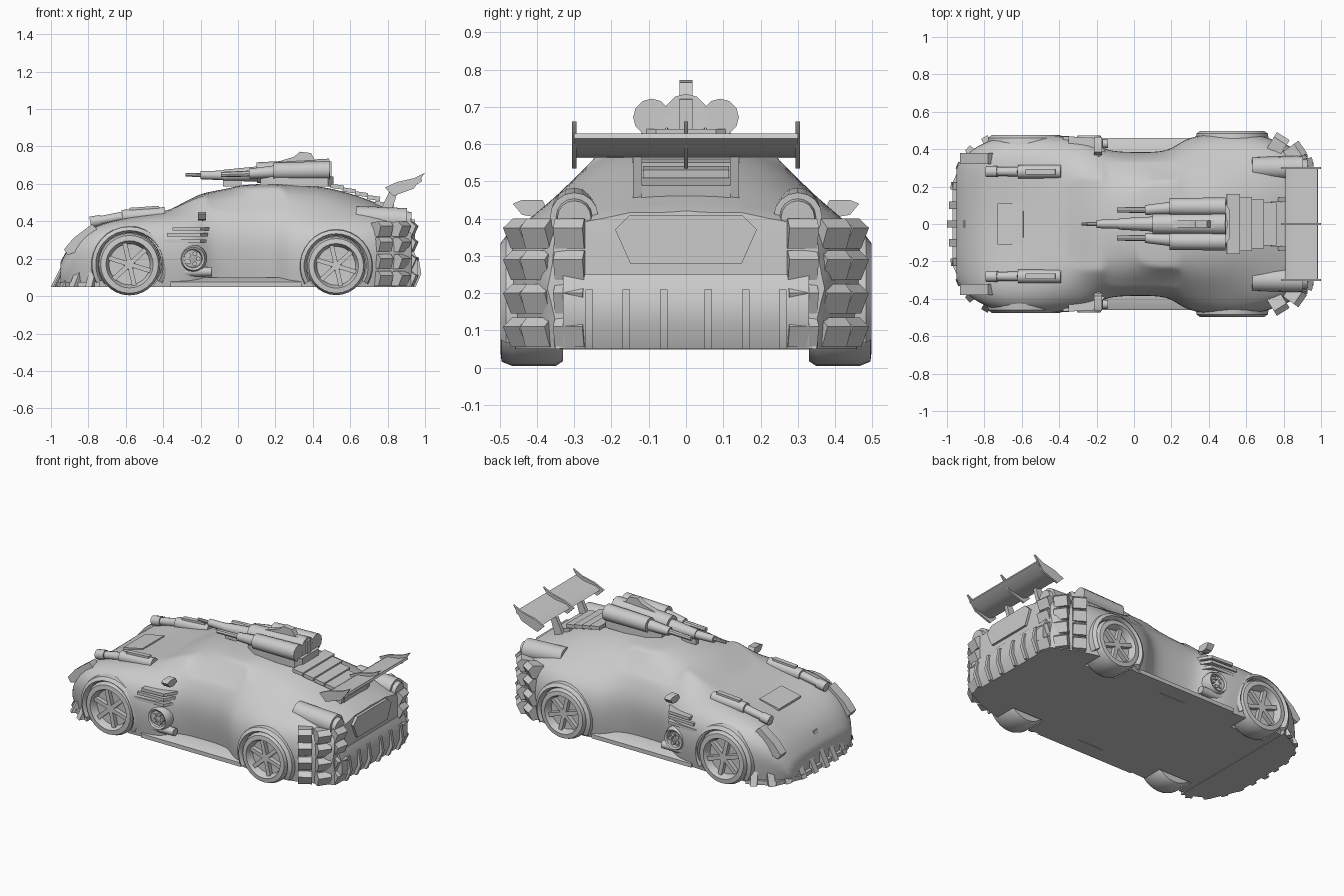
import bpy, bmesh, math
from mathutils import Vector, Matrix

if "Cube" in bpy.data.objects:
    bpy.data.objects.remove(bpy.data.objects["Cube"])


def finish(name, bm, mirror=False, angle=35):
    if mirror:
        d = bmesh.ops.duplicate(bm, geom=bm.verts[:] + bm.edges[:] + bm.faces[:])
        for v in d["geom"]:
            if isinstance(v, bmesh.types.BMVert):
                v.co.y *= -1
    bm.normal_update()
    bmesh.ops.recalc_face_normals(bm, faces=bm.faces)
    me = bpy.data.meshes.new(name)
    bm.to_mesh(me)
    bm.free()
    ob = bpy.data.objects.new(name, me)
    bpy.context.collection.objects.link(ob)
    if angle:
        smooth(ob, angle)
    return ob


def smooth(ob, angle):
    bpy.ops.object.select_all(action='DESELECT')
    ob.select_set(True)
    bpy.context.view_layer.objects.active = ob
    bpy.ops.object.shade_smooth_by_angle(angle=math.radians(angle))


def box(bm, c, s, pitch=0):
    m = Matrix.Translation(c) @ Matrix.Rotation(math.radians(pitch), 4, 'Y') @ Matrix.Diagonal((*s, 1))
    bmesh.ops.create_cube(bm, size=1, matrix=m)


def tube(bm, a, b, r1, r2=None, n=12):
    a, b = Vector(a), Vector(b)
    m = Matrix.Translation((a + b) / 2) @ (b - a).to_track_quat('Z', 'Y').to_matrix().to_4x4()
    bmesh.ops.create_cone(bm, cap_ends=True, segments=n, radius1=r1, radius2=r1 if r2 is None else r2,
                          depth=(b - a).length, matrix=m)


def prism(bm, pts, lo, hi, axis='y', m=Matrix()):
    put = {'x': lambda p, t: (t, p[0], p[1]), 'y': lambda p, t: (p[0], t, p[1]),
           'z': lambda p, t: (p[0], p[1], t)}[axis]
    rings = [[bm.verts.new(m @ Vector(put(p, t))) for p in pts] for t in (lo, hi)]
    bm.faces.new(rings[0])
    bm.faces.new(rings[1][::-1])
    for i in range(len(pts)):
        j = (i + 1) % len(pts)
        bm.faces.new((rings[0][i], rings[0][j], rings[1][j], rings[1][i]))


def lathe(bm, prof, x, z, a0=0, a1=360, n=28):
    # closed (radius, y) outline revolved around the y axis
    rings = []
    for i in range(n + 1):
        a = math.radians(a0 + (a1 - a0) * i / n)
        rings.append([bm.verts.new((x + r * math.cos(a), y, z + r * math.sin(a))) for r, y in prof])
    k = len(prof)
    for p, q in zip(rings, rings[1:]):
        for i in range(k):
            bm.faces.new((p[i], q[i], q[(i + 1) % k], p[(i + 1) % k]))
    if a1 - a0 < 360:
        bm.faces.new(rings[0])
        bm.faces.new(rings[-1])
    bmesh.ops.remove_doubles(bm, verts=bm.verts, dist=1e-5)


# wheel x, z, radius, outer y
WHEELS = [("front", -0.58, 0.17, 0.166, 0.475), ("rear", 0.525, 0.162, 0.157, 0.498)]

# body shell: x, side width, upper width/z, shoulder width/z, roof edge width/z, centre z
S = [(-.95, .31, .30, .14, .25, .17, .15, .18, .18),
     (-.90, .38, .37, .23, .31, .27, .18, .28, .28),
     (-.78, .46, .45, .33, .35, .39, .20, .37, .36),
     (-.58, .49, .48, .36, .37, .43, .22, .42, .41),
     (-.38, .48, .46, .36, .36, .44, .24, .455, .46),
     (-.22, .47, .445, .36, .35, .44, .25, .53, .555),
     (-.16, .39, .39, .34, .345, .445, .24, .55, .57),
     (0, .385, .385, .34, .335, .455, .23, .58, .60),
     (.19, .385, .385, .35, .335, .46, .23, .59, .61),
     (.26, .465, .44, .35, .35, .46, .23, .585, .61),
     (.40, .49, .47, .36, .36, .45, .23, .57, .60),
     (.52, .51, .48, .36, .37, .44, .22, .55, .585),
     (.70, .48, .46, .36, .36, .44, .19, .50, .525),
     (.82, .43, .41, .36, .33, .42, .16, .46, .465),
     (.93, .38, .36, .34, .31, .39, .15, .42, .42)]
bm = bmesh.new()
crease = bm.edges.layers.float.new("crease_edge")
rings = []
for x, w1, w2, z2, w3, z3, w4, z4, z5 in S:
    z1 = min(.22, z2 - .05)
    half = [(w1 - .03, .05), (w1, z1), (w2, z2), (w3, z3), (w4, z4)]
    sec = [(0, .05)] + half + [(0, z5)] + [(-y, z) for y, z in half[::-1]]
    rings.append([bm.verts.new((x, y, z)) for y, z in sec])
glass = []
for i, (p, q) in enumerate(zip(rings, rings[1:])):
    for j in range(12):
        f = bm.faces.new((p[j], q[j], q[(j + 1) % 12], p[(j + 1) % 12]))
        if (j in (4, 7) and 6 <= i <= 8) or (j in (5, 6) and i in (4, 5, 6)):
            glass.append(f)
    for j in (1, 11):
        bm.edges.get((p[j], q[j]))[crease] = 1
for r in (rings[0], rings[-1]):
    f = bm.faces.new(r)
    for e in f.edges:
        e[crease] = .9
bm.normal_update()
bmesh.ops.recalc_face_normals(bm, faces=bm.faces)
bmesh.ops.inset_region(bm, faces=glass, thickness=.012, depth=-.006, use_even_offset=True)
body = finish("body_shell", bm, angle=0)

# wheel wells cut from the body
bm = bmesh.new()
for _, x, z, r, w in WHEELS:
    tube(bm, (x, .32, z), (x, .62, z), r + .004, n=32)
cutter = finish("wheel_well_cutter", bm, True, 0)
cutter.hide_render = True
sub = body.modifiers.new("smooth", 'SUBSURF')
sub.levels = sub.render_levels = 2
cut = body.modifiers.new("wells", 'BOOLEAN')
cut.object, cut.solver = cutter, 'EXACT'
dg = bpy.context.evaluated_depsgraph_get()
baked = bpy.data.meshes.new_from_object(body.evaluated_get(dg))
body.modifiers.clear()
body.data = baked
bpy.data.objects.remove(cutter)
smooth(body, 35)

# wheels with dished rims and spokes, plus arch flares
for name, x, z, r, w in WHEELS:
    bm = bmesh.new()
    lathe(bm, [(0, .33), (r * .92, .33), (r, .35), (r, w - .03), (r * .93, w - .003), (r * .76, w),
               (r * .7, w - .02), (r * .66, w - .045), (0, w - .05)], x, z)
    tube(bm, (x, w - .06, z), (x, w - .02, z), r * .2, r * .14)
    for k in range(6):
        a = math.tau * k / 6 + .3
        m = Matrix.Translation((x, w - .035, z)) @ Matrix.Rotation(a, 4, 'Y') @ \
            Matrix.Translation((r * .4, 0, 0)) @ Matrix.Diagonal((r * .72, .03, r * .15, 1))
        bmesh.ops.create_cube(bm, size=1, matrix=m)
    finish(name + "_wheels", bm, True)
    bm = bmesh.new()
    lathe(bm, [(r + .002, .40), (r + .002, w - .02), (r + .015, w), (r + .035, w - .015), (r + .045, .40)],
          x, z, -30, 210, 20)
    finish(name + "_arch_flares", bm, True)

# side sills
bm = bmesh.new()
prism(bm, [(.36, .05), (.46, .05), (.46, .075), (.40, .10), (.36, .10)], -.36, .34, 'x')
finish("side_sills", bm, True)

# side gun pods behind the front wheels
bm = bmesh.new()
lathe(bm, [(0, .36), (.07, .36), (.075, .44), (.062, .472), (.05, .465), (.045, .44), (0, .44)], -.24, .2, n=16)
for k in range(5):
    a = math.tau * k / 5
    p = (-.24 + .028 * math.cos(a), .2 + .028 * math.sin(a))
    tube(bm, (p[0], .40, p[1]), (p[0], .465, p[1]), .012, n=8)
for z, x0 in ((.285, -.40), (.32, -.38), (.35, -.35)):
    prism(bm, [(x0, .38), (x0, .468), (-.2, .46), (-.15, .38)], z, z + .018, 'z')
tube(bm, (-.38, .425, .13), (-.14, .43, .13), .03, .024)
finish("side_gun_pods", bm, True)

# mirrors
bm = bmesh.new()
prism(bm, [(.37, .42), (.41, .405), (.44, .41), (.465, .44), (.44, .45), (.385, .45)], -.215, -.17, 'x')
tube(bm, (-.19, .33, .40), (-.19, .41, .425), .014, .01, 8)
finish("door_mirrors", bm, True)

# bonnet guns and raised bonnet panel
bm = bmesh.new()
tube(bm, (-.62, .28, .425), (-.39, .28, .44), .036)
tube(bm, (-.79, .28, .395), (-.62, .28, .425), .022, .026)
tube(bm, (-.79, .28, .395), (-.73, .28, .405), .03)
box(bm, (-.5, .28, .46), (.16, .03, .035), -4)
finish("bonnet_guns", bm, True)
bm = bmesh.new()
box(bm, (-.66, 0, .393), (.14, .22, .02), -12)
finish("bonnet_panel", bm)

# front splitter and ram teeth
bm = bmesh.new()
edge = [(-.97, .22), (-.90, .38), (-.74, .46)]
prism(bm, edge + [(x, -y) for x, y in edge[::-1]], .048, .075, 'z')
finish("front_splitter", bm)
bm = bmesh.new()
tooth = [(-.04, .05), (.1, .05), (.12, .26), (.05, .26), (.01, .15)]
for x, y, turn in ((-.96, 0, 0), (-.95, .1, 0), (-.94, .2, 8), (-.91, .3, 22), (-.86, .38, 40), (-.78, .43, 60)):
    m = Matrix.Translation((x, y, 0)) @ Matrix.Rotation(math.radians(-turn), 4, 'Z')
    prism(bm, tooth, -.02, .02, 'y', m)
finish("ram_teeth", bm, True)

# headlamp blades
bm = bmesh.new()
prism(bm, [(-.91, .22), (-.80, .26), (-.74, .34), (-.78, .385), (-.88, .31), (-.93, .25)], .32, .38)
finish("headlamp_blades", bm, True)

# rear panel, bumper, diffuser and corner fins
bm = bmesh.new()
prism(bm, [(-.15, .41), (-.19, .37), (-.15, .28), (.15, .28), (.19, .37), (.15, .41)], .90, .945, 'x')
finish("rear_panel", bm)
bm = bmesh.new()
prism(bm, [(.84, .05), (.93, .05), (.96, .12), (.96, .19), (.935, .25), (.84, .25)], -.33, .33)
finish("rear_bumper", bm)
bm = bmesh.new()
for y in (.06, .16, .26):
    prism(bm, [(.86, .05), (.95, .05), (.98, .12), (.965, .21), (.9, .2)], y - .01, y + .01)
for x, y, turn in ((.86, .30, 10), (.82, .355, 35), (.745, .385, 58)):
    m = Matrix.Translation((x, y, 0)) @ Matrix.Rotation(math.radians(turn), 4, 'Z')
    for z in (.055, .145, .235, .32):
        prism(bm, [(0, z), (.075, z), (.1, z + .055), (.07, z + .08), (0, z + .07)], -.04, .04, 'y', m)
finish("rear_fins", bm, True)

# rear exhaust tubes
bm = bmesh.new()
tube(bm, (.63, .30, .425), (.90, .30, .405), .058, .065, 16)
tube(bm, (.89, .30, .406), (.925, .30, .403), .05, .045, 16)
finish("rear_exhausts", bm, True)

# engine deck louvres
bm = bmesh.new()
for k in range(4):
    box(bm, (.53 + .065 * k, 0, .585 - .02 * k), (.07, .32 - .03 * k, .022), 8)
box(bm, (.78, 0, .475), (.1, .24, .05), 12)
finish("engine_louvres", bm)

# rear wing with struts and end plates
bm = bmesh.new()
prism(bm, [(.81, .575), (.84, .562), (.93, .58), (.985, .615), (.98, .628), (.92, .605), (.84, .595)], -.3, .3)
plate = [(.785, .58), (.83, .535), (.94, .575), (1.0, .66), (.94, .63), (.85, .61)]
for y in (-.3, 0, .3):
    prism(bm, plate, y - .006, y + .006)
for y in (-.13, .13):
    prism(bm, [(.76, .45), (.82, .45), (.86, .58), (.82, .58), (.78, .5)], y - .012, y + .012)
finish("rear_wing", bm)

# roof turret: base, side cannons and long centre barrel
bm = bmesh.new()
prism(bm, [(.12, -.07), (.2, -.12), (.48, -.12), (.51, -.08), (.51, .08), (.48, .12), (.2, .12), (.12, .07)],
      .585, .64, 'z')
prism(bm, [(.12, .6), (.12, .675), (.2, .715), (.3, .745), (.33, .772), (.39, .765), (.41, .73), (.5, .72),
           (.5, .6)], -.018, .018)
tube(bm, (.1, 0, .66), (.49, 0, .675), .055, .06)
finish("turret_base", bm)
bm = bmesh.new()
tube(bm, (.19, .092, .668), (.49, .092, .672), .046, .05)
tube(bm, (.06, .075, .655), (.2, .085, .665), .026, .034)
tube(bm, (-.09, .075, .65), (.06, .075, .655), .014, .016, 8)
finish("turret_side_cannons", bm, True)
bm = bmesh.new()
tube(bm, (-.28, 0, .648), (-.05, 0, .645), .009, .012, 8)
tube(bm, (-.2, 0, .647), (-.07, 0, .645), .022, .026)
tube(bm, (-.08, 0, .645), (.14, 0, .655), .03, .042)
box(bm, (-.03, 0, .61), (.1, .03, .05))
finish("turret_long_barrel", bm)
